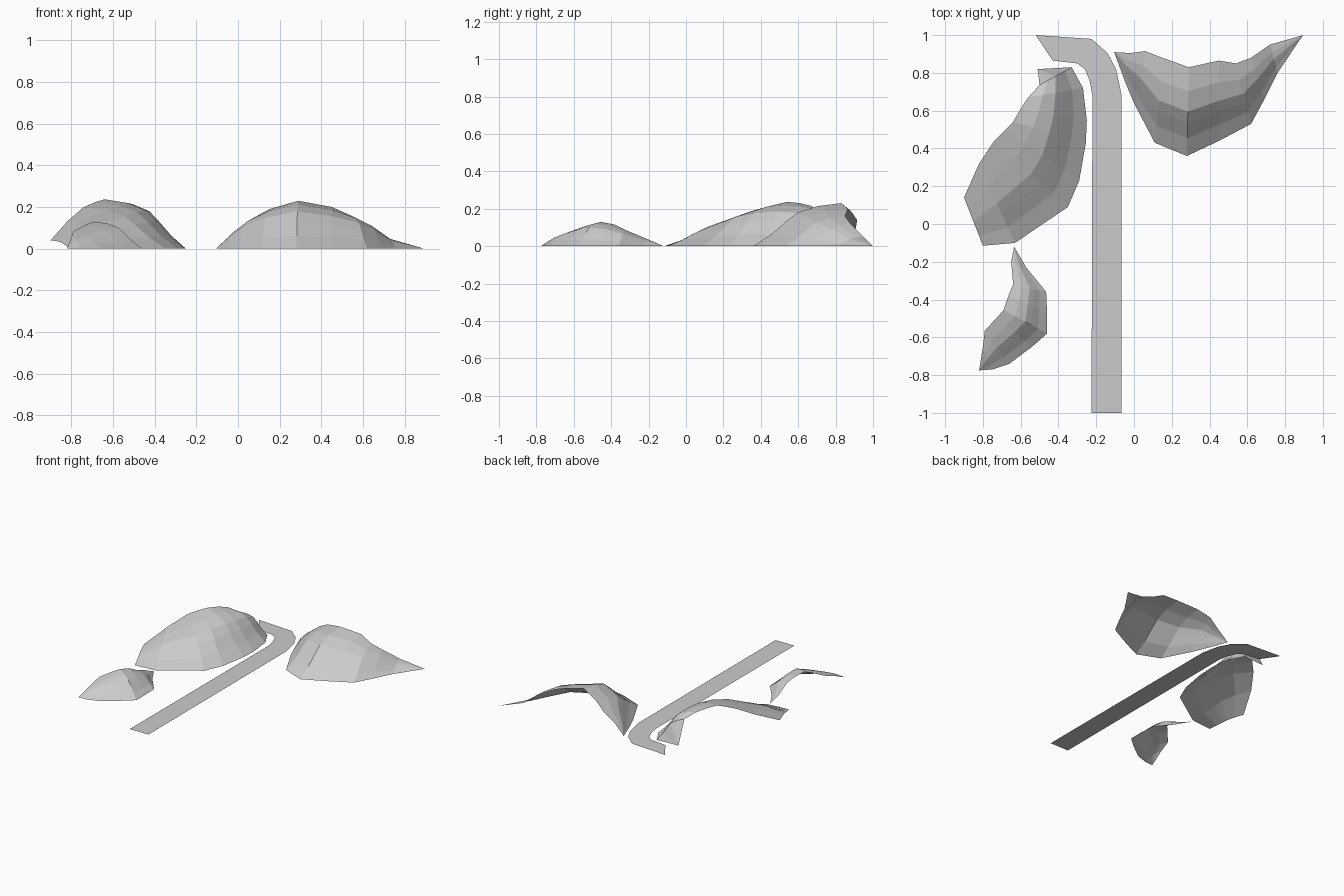
import bpy, bmesh
from mathutils import Vector

if "Cube" in bpy.data.objects:
    bpy.data.objects.remove(bpy.data.objects["Cube"])

# Cross-section of every hillside: (fraction from foot to crest, fraction of crest height)
PROFILE = [(0, 0), (.2, .27), (.37, .57), (.5, .78), (.73, .93), (1, 1)]


def finish(bm, name):
    mesh = bpy.data.meshes.new(name)
    bm.to_mesh(mesh)
    bm.free()
    obj = bpy.data.objects.new(name, mesh)
    bpy.context.collection.objects.link(obj)
    return obj


def hill(name, foot, crest):
    """Open hillside shell lofted from a ground curve up to its cut-off crest."""
    bm = bmesh.new()
    cols = []
    for (fx, fy), c in zip(foot, crest):
        f, c = Vector((fx, fy, 0)), Vector(c)
        col = []
        for t, h in PROFILE:
            p = f.lerp(c, t)
            p.z = c.z * h
            col.append(bm.verts.new(p))
        cols.append(col)
    for a, b in zip(cols, cols[1:]):
        for i in range(len(PROFILE) - 1):
            bm.faces.new((a[i], b[i], b[i + 1], a[i + 1]))
    bmesh.ops.remove_doubles(bm, verts=bm.verts, dist=.0005)
    bmesh.ops.recalc_face_normals(bm, faces=bm.faces)
    if sum(f.normal.z * f.calc_area() for f in bm.faces) < 0:
        bmesh.ops.reverse_faces(bm, faces=bm.faces)
    return finish(bm, name)


# Large hill left of the road
hill("left_hill",
     [(-.8, -.115), (-.63, -.1), (-.35, .09), (-.29, .23), (-.255, .43),
      (-.25, .55), (-.27, .72), (-.33, .83), (-.51, .82)],
     [(-.9, .14, .04), (-.82, .32, .13), (-.74, .44, .2), (-.68, .5, .225), (-.64, .54, .237),
      (-.6, .61, .23), (-.56, .67, .215), (-.5, .735, .17), (-.51, .82, 0)])

# Small hill at the front left
hill("small_hill",
     [(-.82, -.775), (-.75, -.77), (-.66, -.74), (-.54, -.65), (-.46, -.58),
      (-.46, -.47), (-.465, -.36), (-.57, -.23), (-.635, -.12)],
     [(-.82, -.775, 0), (-.8, -.65, .055), (-.79, -.565, .085), (-.73, -.5, .115), (-.69, -.455, .13),
      (-.665, -.38, .115), (-.64, -.32, .085), (-.65, -.2, .035), (-.635, -.12, 0)])

# Hill right of the road
hill("right_hill",
     [(-.105, .91), (-.05, .76), (0, .64), (.11, .43), (.28, .36),
      (.45, .44), (.62, .53), (.69, .66), (.76, .8), (.895, 1)],
     [(-.105, .91, 0), (-.02, .905, .08), (.06, .915, .14), (.15, .88, .19), (.29, .83, .23),
      (.45, .865, .2), (.54, .85, .16), (.62, .88, .12), (.72, .95, .05), (.895, 1, 0)])

# Flat road strip: left and right kerbs, bending left at the far end
left = [(-.225, -1), (-.22, .68), (-.235, .76), (-.26, .82), (-.3, .85), (-.43, .865)]
right = [(-.065, -1), (-.065, .68), (-.095, .82), (-.14, .905), (-.225, .98), (-.52, 1)]
bm = bmesh.new()
pairs = [[bm.verts.new((x, y, 0)) for x, y in p] for p in zip(left, right)]
for (a, b), (c, d) in zip(pairs, pairs[1:]):
    bm.faces.new((a, b, d, c))
finish(bm, "road")
